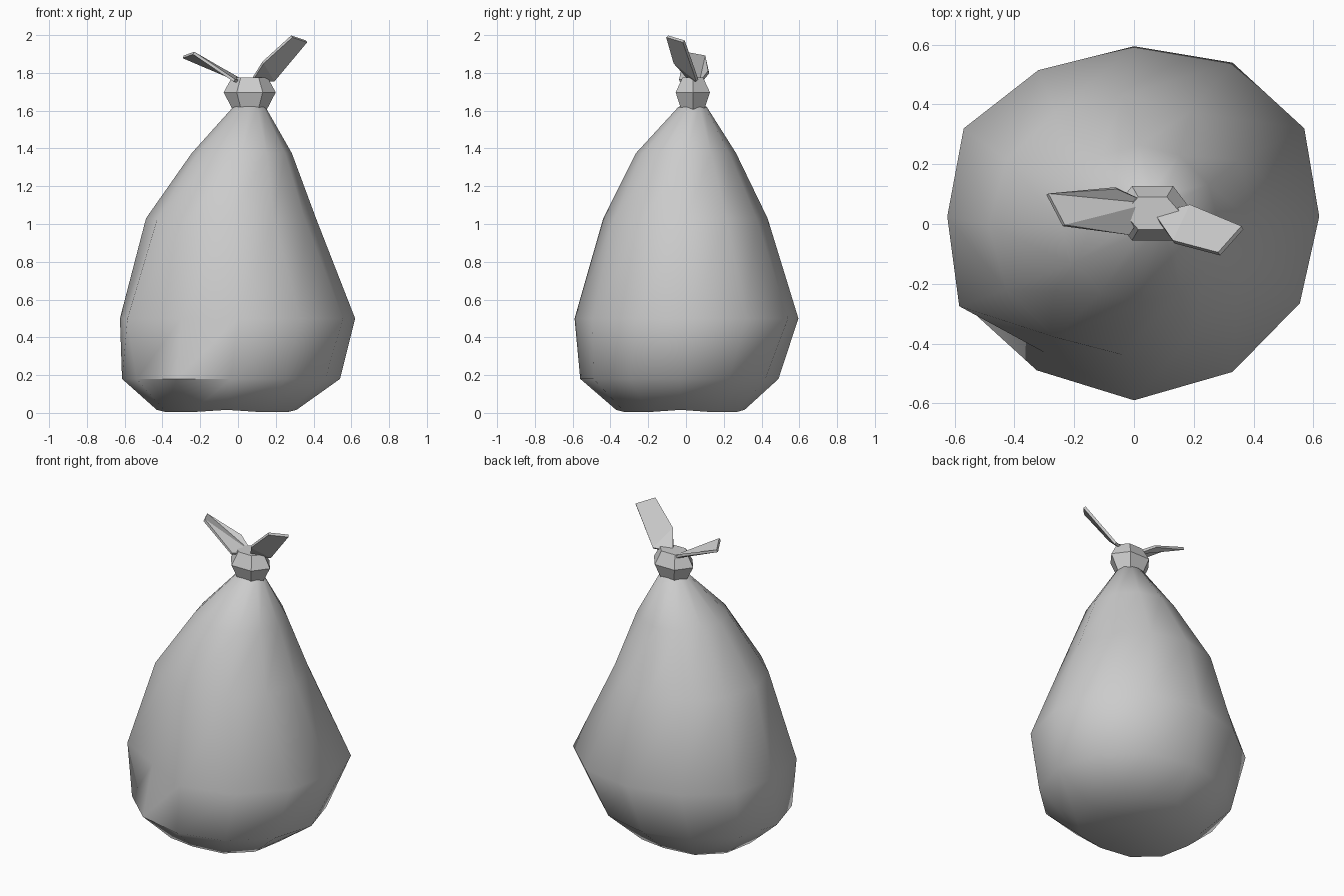
import bpy, bmesh, math

if "Cube" in bpy.data.objects:
    bpy.data.objects.remove(bpy.data.objects["Cube"])

def make_object(name, verts, faces):
    mesh = bpy.data.meshes.new(name)
    mesh.from_pydata(verts, [], faces)
    bm = bmesh.new()
    bm.from_mesh(mesh)
    bmesh.ops.recalc_face_normals(bm, faces=bm.faces)
    bm.to_mesh(mesh)
    bm.free()
    obj = bpy.data.objects.new(name, mesh)
    bpy.context.collection.objects.link(obj)
    return obj

def loft(name, rings, end_points):
    """Skin a stack of equal rings and close both ends with fans."""
    n = len(rings[0])
    verts = [p for r in rings for p in r] + end_points
    faces = []
    last = (len(rings) - 1) * n
    for i in range(n):
        j = (i + 1) % n
        for k in range(0, last, n):
            faces.append((k + i, k + j, k + n + j, k + n + i))
        faces.append((i, last + n, j))
        faces.append((last + i, last + j, last + n + 1))
    return make_object(name, verts, faces)

def ring(n, cx, cy, z, rx, ry):
    return [(cx + rx * math.cos(2 * math.pi * i / n),
             cy + ry * math.sin(2 * math.pi * i / n), z) for i in range(n)]

# Pear-shaped sack: twelve-sided rings, with an uneven widest ring
bottom = ring(12, -0.06, -0.03, 0.01, 0.37, 0.34)
bottom = [(x, y, 0.004 + 0.012 * (i % 3 == 0)) for i, (x, y, z) in enumerate(bottom)]
belly_xy = [(0.62, 0.025), (0.57, 0.32), (0.33, 0.54), (0, 0.595), (-0.32, 0.515), (-0.57, 0.32),
            (-0.625, 0.025), (-0.585, -0.275), (-0.3, -0.43), (0, -0.59), (0.33, -0.495), (0.555, -0.265)]
sack = loft("sack", [
    bottom,
    ring(12, -0.037, -0.035, 0.18, 0.577, 0.525),
    [(x, y, 0.5) for x, y in belly_xy],
    ring(12, -0.037, -0.003, 1.03, 0.45, 0.435),
    ring(12, 0.02, 0, 1.375, 0.265, 0.265),
    ring(12, 0.06, 0.035, 1.62, 0.085, 0.075),
], [(-0.06, -0.03, 0.018), (0.06, 0.035, 1.64)])
for o in bpy.context.selected_objects:
    o.select_set(False)
sack.select_set(True)
bpy.context.view_layer.objects.active = sack
bpy.ops.object.shade_smooth_by_angle(angle=math.radians(50))

# Six-sided knot around the neck
loft("knot", [
    ring(6, 0.062, 0.036, 1.605, 0.09, 0.07),
    ring(6, 0.062, 0.036, 1.697, 0.138, 0.105),
    ring(6, 0.062, 0.036, 1.775, 0.095, 0.063),
], [(0.062, 0.036, 1.605), (0.062, 0.036, 1.775)])

# Two loose flaps of cloth above the knot
flaps = {
    "left_flap": [(-0.29, 0.1, 1.885), (-0.235, -0.005, 1.905), (-0.02, -0.035, 1.76),
                  (0.05, 0.07, 1.74), (-0.06, 0.12, 1.805)],
    "right_flap": [(0.285, -0.1, 1.993), (0.363, -0.012, 1.967), (0.19, 0.06, 1.76),
                   (0.07, 0.03, 1.755), (0.133, -0.06, 1.855)],
}
for name, pts in flaps.items():
    # Fan from the inner point so the slightly warped outline is well defined
    flap = make_object(name, pts, [(3, 4, 0), (3, 0, 1), (3, 1, 2)] if name == "left_flap"
                       else [(0, 1, 2, 4), (4, 2, 3)])
    thick = flap.modifiers.new("thickness", "SOLIDIFY")
    thick.thickness = 0.016
    thick.offset = 0
